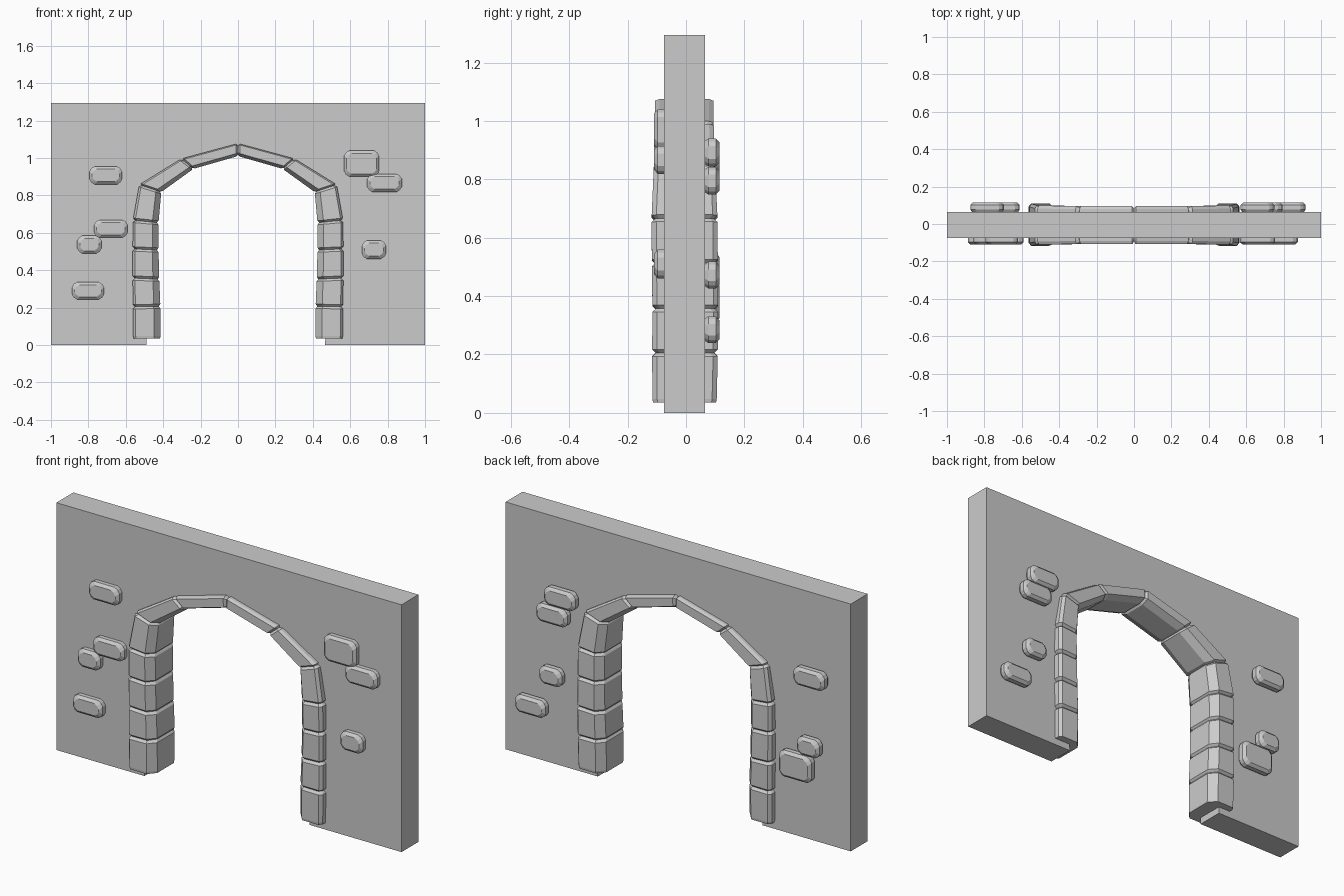
import bpy, bmesh
from mathutils import Vector

if "Cube" in bpy.data.objects:
    bpy.data.objects.remove(bpy.data.objects["Cube"])


def make_object(name, rings):
    """Loft a list of closed rings into a capped solid."""
    bm = bmesh.new()
    loops = [[bm.verts.new(p) for p in ring] for ring in rings]
    n = len(loops[0])
    for a, b in zip(loops, loops[1:]):
        for i in range(n):
            j = (i + 1) % n
            bm.faces.new((a[i], a[j], b[j], b[i]))
    bm.faces.new(loops[0])
    bm.faces.new(loops[-1])
    bmesh.ops.recalc_face_normals(bm, faces=bm.faces)
    mesh = bpy.data.meshes.new(name)
    bm.to_mesh(mesh)
    bm.free()
    obj = bpy.data.objects.new(name, mesh)
    bpy.context.collection.objects.link(obj)
    return obj


# Wall slab with a pointed doorway cut into its outline
half = [(0.478, 0), (0.48, 0.66), (0.46, 0.83), (0.27, 0.968), (0, 1.045)]
opening = [(-x - 0.012 * (z == 0), z) for x, z in half]
opening += [(x - 0.012 * (z == 0), z) for x, z in half[-2::-1]]
outline = [(-1, 0)] + opening + [(1, 0), (1, 1.295), (-1, 1.295)]
make_object("wall", [[(x, y, z) for x, z in outline] for y in (-0.075, 0.065)])

# Arch joints on one side: outer x, z, inner x, z, front depth, back depth
joints = [
    (0.560, 0.035, 0.415, 0.035, 0.115, 0.105),
    (0.562, 0.205, 0.415, 0.207, 0.116, 0.109),
    (0.563, 0.358, 0.421, 0.352, 0.115, 0.110),
    (0.563, 0.514, 0.425, 0.508, 0.117, 0.109),
    (0.562, 0.667, 0.425, 0.654, 0.118, 0.108),
    (0.528, 0.857, 0.410, 0.818, 0.110, 0.099),
    (0.303, 0.996, 0.238, 0.942, 0.107, 0.095),
    (0.000, 1.078, 0.000, 1.010, 0.107, 0.095),
]


def arch_ring(a, b, t, shrink, side):
    """Chamfered section between joints a and b, narrowed near a seam."""
    ox, oz, ix, iz, front, back = [p + (q - p) * t for p, q in zip(a, b)]
    outer, inner = Vector((ox, 0, oz)), Vector((ix, 0, iz))
    across = (inner - outer).normalized()
    outer += across * shrink
    inner -= across * shrink * 0.7
    front, back = front - shrink, back - shrink
    section = [(0, 0.016, -front), (0.09, 0, -front), (0.76, 0, -front), (1, 0.04, -front),
               (1, 0.04, back), (0.76, 0, back), (0.09, 0, back), (0, 0.016, back)]
    ring = []
    for u, cut, y in section:
        p = outer.lerp(inner, u)
        ring.append((p.x * side, y + cut if y < 0 else y - cut, p.z))
    return ring


# Arch blocks, both sides
for side, label in ((-1, "left"), (1, "right")):
    for i, (a, b) in enumerate(zip(joints, joints[1:])):
        length = (Vector(b[:2]) - Vector(a[:2])).length
        e = 0.012 / length
        low = 0.002 if i == 0 else 0.012
        make_object(f"arch_block_{label}_{i + 1}", [
            arch_ring(a, b, 0, low, side), arch_ring(a, b, e, 0, side),
            arch_ring(a, b, 1 - e, 0, side), arch_ring(a, b, 1, 0.012, side)])


def stone(name, x, z, w, h, y_dir):
    """Rounded stone raised from the wall; y_dir -1 is front, 1 is back."""
    rings = []
    for depth, inset in ((0.06, 0.008), (0.072, 0), (0.097, 0), (0.110, 0.014)):
        hw, hh = w / 2 - inset, h / 2 - inset
        c, d = 0.026, 0.010
        quarter = [(hw, hh - c), (hw - d, hh - d), (hw - c, hh)]
        pts = quarter + [(-p, q) for p, q in quarter[::-1]]
        pts += [(-p, -q) for p, q in quarter] + [(p, -q) for p, q in quarter[::-1]]
        y = -depth if y_dir < 0 else depth + 0.005
        rings.append([(x + p, y, z + q) for p, q in pts])
    make_object(name, rings)


# Raised wall stones: x, z, width, height
front_stones = [(-0.707, 0.907, 0.175, 0.095), (-0.68, 0.622, 0.18, 0.095),
                (-0.795, 0.537, 0.13, 0.095), (-0.802, 0.29, 0.172, 0.092),
                (0.661, 0.97, 0.188, 0.138), (0.783, 0.867, 0.185, 0.096),
                (0.727, 0.51, 0.13, 0.098)]
back_stones = [(0.66, 0.892, 0.18, 0.096), (0.705, 0.795, 0.18, 0.095),
               (0.713, 0.472, 0.13, 0.092), (0.83, 0.285, 0.175, 0.092),
               (-0.785, 0.86, 0.18, 0.095), (-0.78, 0.50, 0.13, 0.095),
               (-0.705, 0.38, 0.188, 0.138)]
for i, s in enumerate(front_stones):
    stone(f"front_stone_{i + 1}", *s, -1)
for i, s in enumerate(back_stones):
    stone(f"back_stone_{i + 1}", *s, 1)
